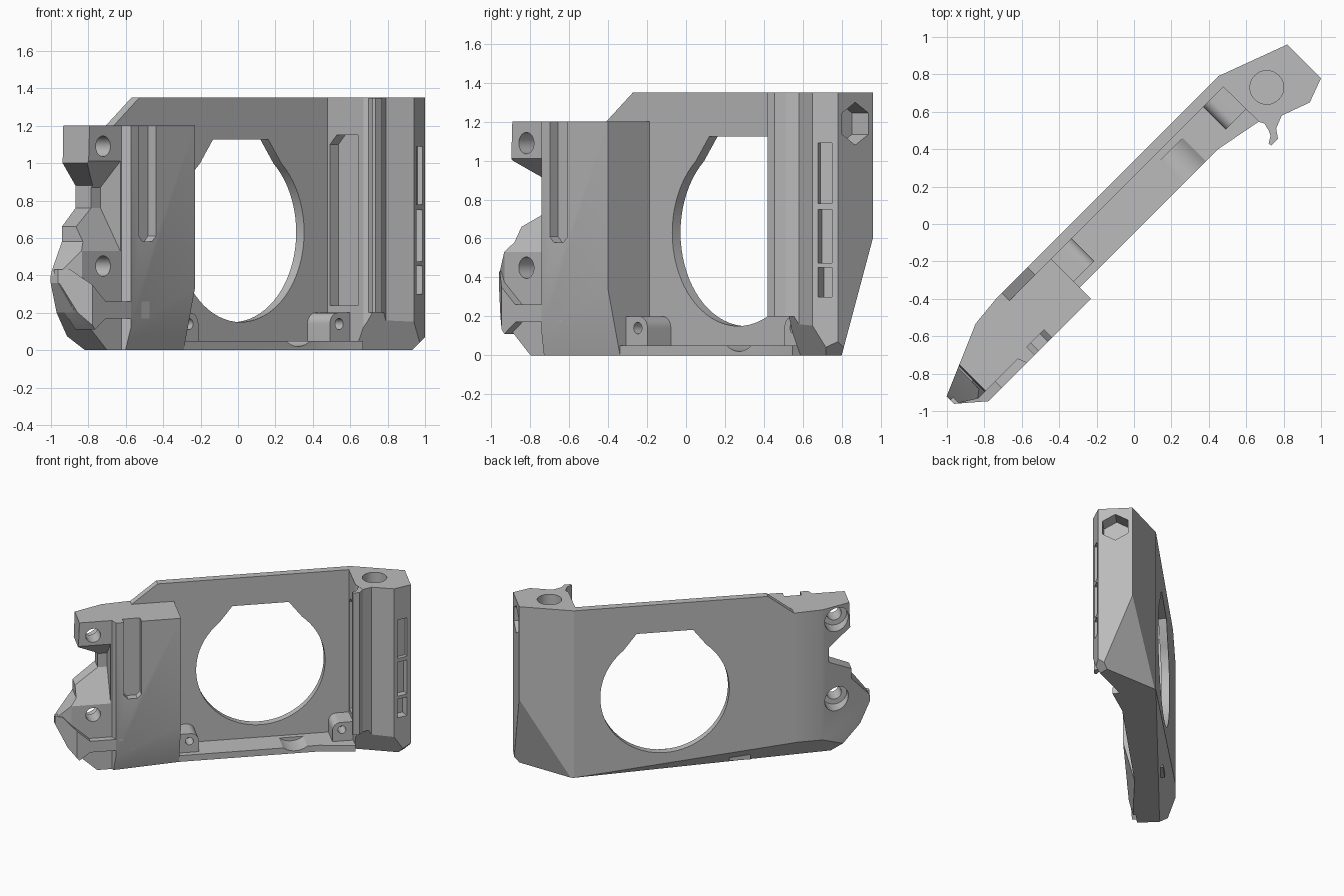
import bpy, bmesh, math
from mathutils import Matrix, Vector

if "Cube" in bpy.data.objects:
    bpy.data.objects.remove(bpy.data.objects["Cube"])

grey = bpy.data.materials.new("plain grey")
grey.use_nodes = True
grey.diffuse_color = (0.5, 0.5, 0.5, 1)
grey.node_tree.nodes["Principled BSDF"].inputs["Base Color"].default_value = (0.5, 0.5, 0.5, 1)

# Parts are modelled along the panel: u runs along it, v through it, z up
TURN = Matrix.Rotation(math.radians(45), 4, "Z")


def uv(x, y):
    p = TURN.inverted() @ Vector((x, y, 0))
    return p.x, p.y


def prism(name, pts, lo, hi, axis="z"):
    """Extrude a flat profile along u, v or z."""
    place = {"z": lambda a, b, t: (a, b, t),
             "v": lambda a, b, t: (a, t, b),
             "u": lambda a, b, t: (t, a, b)}[axis]
    bm = bmesh.new()
    face = bm.faces.new([bm.verts.new(place(a, b, lo)) for a, b in pts])
    new = bmesh.ops.extrude_face_region(bm, geom=[face])["geom"]
    shift = Vector(place(0, 0, hi - lo))
    bmesh.ops.translate(bm, vec=shift, verts=[g for g in new if isinstance(g, bmesh.types.BMVert)])
    bmesh.ops.recalc_face_normals(bm, faces=bm.faces)
    mesh = bpy.data.meshes.new(name)
    bm.to_mesh(mesh)
    bm.free()
    mesh.materials.append(grey)
    obj = bpy.data.objects.new(name, mesh)
    bpy.context.collection.objects.link(obj)
    return obj


def box(name, u0, u1, v0, v1, z0, z1):
    return prism(name, [(u0, v0), (u1, v0), (u1, v1), (u0, v1)], z0, z1)


def ring(cx, cy, r, n, start=0.0):
    return [(cx + r * math.cos(start + math.tau * i / n),
             cy + r * math.sin(start + math.tau * i / n)) for i in range(n)]


def combine(obj, cutter, mode="DIFFERENCE"):
    mod = obj.modifiers.new("cut", "BOOLEAN")
    mod.operation, mod.solver, mod.object = mode, "EXACT", cutter
    bpy.context.view_layer.objects.active = obj
    bpy.ops.object.modifier_apply(modifier=mod.name)
    bpy.data.objects.remove(cutter)


def slice_off(obj, a, b, c, away):
    """Cut by the plane through a, b, c and drop the side holding away."""
    a, b, c, away = map(Vector, (a, b, c, away))
    n = (b - a).cross(c - a).normalized()
    if n.dot(away - a) < 0:
        n = -n
    bm = bmesh.new()
    bm.from_mesh(obj.data)
    bmesh.ops.bisect_plane(bm, geom=bm.verts[:] + bm.edges[:] + bm.faces[:],
                           plane_co=a, plane_no=n, clear_outer=True)
    bmesh.ops.holes_fill(bm, edges=[e for e in bm.edges if e.is_boundary])
    bmesh.ops.recalc_face_normals(bm, faces=bm.faces)
    bm.to_mesh(obj.data)
    bm.free()


def taper_back(obj):
    slice_off(obj, (0.88, 0.24, 0), (-0.75, 0.24, 0.15), (-0.75, 0.12, 0), (-0.75, 0.5, -0.5))


# Thin back panel with the large round window
panel = prism("back_panel", [(-0.78, 0), (0.88, 0), (0.88, 1.35), (-0.566, 1.35), (-0.76, 1.2),
                             (-0.78, 1.2)], 0.18, 0.24, "v")
taper_back(panel)
combine(panel, prism("window", ring(0.2, 0.63, 0.48, 72), 0.1, 0.3, "v"))
combine(panel, prism("window_top", [(-0.2, 0.88), (0.6, 0.88), (0.41, 1.125), (-0.01, 1.125)],
                     0.1, 0.3, "v"))

# Floor ledge with its shallow round groove
floor = prism("floor_ledge", [(-0.46, -0.035), (0.6, -0.035), (0.86, -0.085), (0.88, 0.2),
                              (-0.46, 0.2)], 0, 0.05)
taper_back(floor)
combine(floor, prism("groove", ring(0.42, 0.17, 0.15, 48), -0.06, 0.14, "v"))

# Screw bosses, rounded on the side facing the window
for name, wall, side in (("left_boss", 0.86, -1), ("right_boss", -0.445, 1)):
    r = 0.06
    pts = [(wall, 0.02), (wall, 0.2)]
    for i in range(9):
        a = math.radians(90 - i * 11.25)
        pts.append((wall + side * (0.155 - r + r * math.cos(a)), 0.2 - r + r * math.sin(a)))
    pts.append((wall + side * 0.155, 0.02))
    boss = prism(name, pts, 0.01, 0.19, "v")
    combine(boss, prism("boss_hole", ring(wall + side * 0.085, 0.14, 0.03, 24), -0.05, 0.12, "v"))

# Thick block at the right end
block = prism("right_block", [(-0.445, -0.12), (-0.93, -0.12), (-0.95, -0.07), (-1.25, -0.07),
                              (-1.36, 0), (-1.36, 0.057), (-0.976, 0.222), (-0.79, 0.24),
                              (-0.445, 0.24)], 0, 1.2)
slice_off(block, (-0.45, -0.12, 0.33), (-0.45, -0.035, 0), (-1.2, -0.12, 0), (-0.45, -0.5, -0.5))
taper_back(block)
combine(block, prism("end_profile", [(-0.4, 1.25), (-1.19, 1.25), (-1.2, 1.0), (-1.03, 0.88),
                                     (-1.03, 0.76), (-1.21, 0.66), (-1.21, 0.58), (-1.34, 0.43),
                                     (-1.37, 0.38), (-1.28, 0.2), (-1.06, 0), (-1.06, -0.1),
                                     (-0.4, -0.1)], -0.3, 0.4, "v"), "INTERSECT")
# Sloped recess between the two ears
combine(block, prism("ear_recess", [(-0.2, 0.53), (-0.07, 0.53), (0.08, 0.76), (0.08, 0.87),
                                    (-0.07, 1.01), (-0.2, 1.01)], -1.45, -0.96, "u"))
# Vertical groove in the front face
combine(block, prism("front_groove", [(-0.87, 0.61), (-0.84, 0.58), (-0.77, 0.58), (-0.74, 0.61),
                                      (-0.74, 1.3), (-0.87, 1.3)], -0.2, -0.06, "v"))
# Counterbored ear holes
for z in (1.09, 0.45):
    combine(block, prism("bolt_hole", ring(-1.09, z, 0.055, 32), -0.3, 0.4, "v"))
    combine(block, prism("bolt_seat", ring(-1.09, z, 0.095, 32), 0.06, 0.4, "v"))

# Lip low on the right block
lip = prism("lower_lip", [(-0.79, 0.17), (-0.79, 0.26), (-1.12, 0.26), (-1.31, 0.43), (-1.36, 0.43),
                          (-1.36, 0.37), (-1.28, 0.2), (-1.2, 0.11), (-1.12, 0.17)], -0.12, 0.03, "v")
slice_off(lip, (-1.22, -0.12, 0), (-1.22, -0.12, 1), (-1.36, 0, 0), (-1.5, -0.2, 0))

# Post at the left end
outline = [(0.45, 0.79), (0.82, 0.96), (1.0, 0.78), (0.94, 0.65), (0.79, 0.58), (0.76, 0.51),
           (0.69, 0.54), (0.67, 0.545), (0.47, 0.74)]
post = prism("left_post", [uv(*p) for p in outline], 0, 1.35)
for a, b, c, away in (((0, 0.8, 0), (1, 0.8, 0), (0, 0.96, 0.6), (0, 2, 0)),
                      ((0.93, 0, 0), (0.93, 1, 0), (1, 0, 0.07), (2, 0, 0)),
                      ((0.66, 0.6, 0), (0.93, 0.72, 0), (0.79, 0.56, 0.2), (0.9, 0, 0))):
    slice_off(post, *[(*uv(p[0], p[1]), p[2]) for p in (a, b, c, away)])
cu, cv = uv(0.71, 0.73)
combine(post, prism("top_hole", ring(cu, cv, 0.09, 40), 1.0, 1.5))
# Hexagonal nut pocket in the end
hu, hv = uv(0.91, 0.87)
combine(post, prism("nut_pocket", ring(hv, 1.19, 0.11, 6, math.pi / 2), hu - 0.12, hu + 0.2, "u"))
# Tall pocket in the inner wall
combine(post, prism("inner_pocket", [(-0.05, 0.24), (0.16, 0.24), (0.16, 1.1), (0.11, 1.15),
                                     (-0.05, 1.15)], 0.8, 0.92, "u"))
# Slots in the outer front face
along, out = Vector((-0.42, -0.91)), Vector((0.91, -0.42))
mid = Vector((0.97, 0.715))
for z0, z1, depth in ((0.3, 0.45, 0.07), (0.475, 0.75, 0.05), (0.78, 1.09, 0.03)):
    corners = [mid + along * s * 0.04 + out * d
               for s, d in ((-1, -depth), (1, -depth), (1, 0.05), (-1, 0.05))]
    combine(post, prism("slot", [uv(*p) for p in corners], z0, z1))

# Hooked rail down the front of the post
hook = [(0.69, 0.55), (0.72, 0.5), (0.73, 0.47), (0.72, 0.43), (0.735, 0.42), (0.77, 0.455),
        (0.76, 0.51), (0.79, 0.58)]
rail = prism("hooked_rail", [uv(*p) for p in hook], 0.2, 1.349)

# Turn every part into place and shade it
for obj in bpy.context.collection.objects:
    if obj.type == "MESH" and grey.name in obj.data.materials:
        obj.data.transform(TURN)
        obj.select_set(True)
        bpy.context.view_layer.objects.active = obj
bpy.ops.object.shade_smooth_by_angle(angle=math.radians(20))
